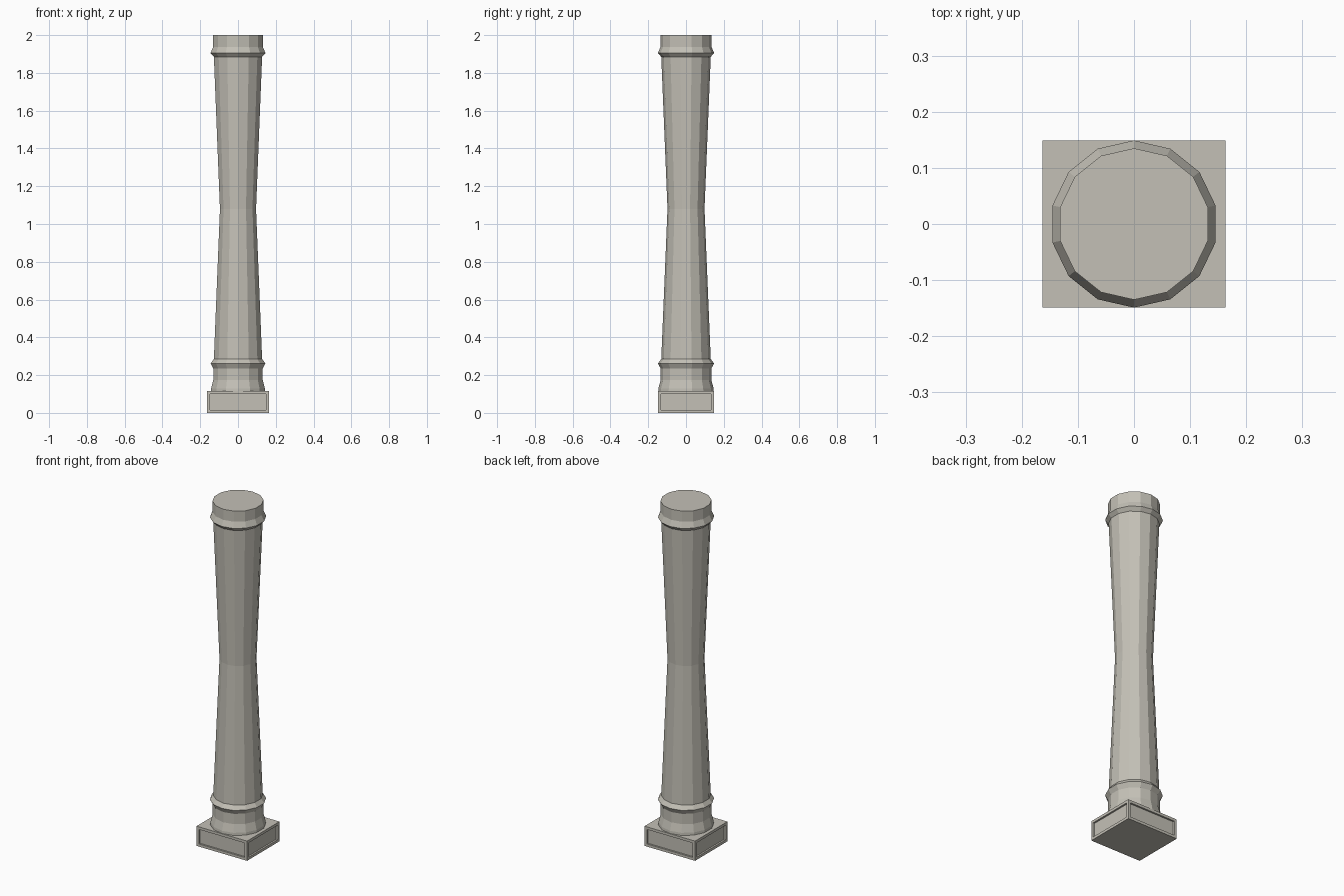
import bpy
import bmesh
import math

cube = bpy.data.objects.get("Cube")
if cube:
    bpy.data.objects.remove(cube, do_unlink=True)

stone = bpy.data.materials.new("warm_grey_stone")
colour = (0.55, 0.53, 0.47, 1)
stone.use_nodes = True
stone.diffuse_color = colour
stone.node_tree.nodes["Principled BSDF"].inputs["Base Color"].default_value = colour


def finish(name, bm):
    bmesh.ops.recalc_face_normals(bm, faces=bm.faces)
    mesh = bpy.data.meshes.new(name)
    bm.to_mesh(mesh)
    bm.free()
    mesh.materials.append(stone)
    obj = bpy.data.objects.new(name, mesh)
    bpy.context.collection.objects.link(obj)
    return obj


def turned(name, profile, sides=14):
    """Stack of faceted rings, (radius, height), capped at both ends."""
    bm = bmesh.new()
    rings = []
    for r, z in profile:
        angles = [math.pi / 2 + math.tau * i / sides for i in range(sides)]
        rings.append([bm.verts.new((r * math.cos(a), r * math.sin(a), z)) for a in angles])
    for low, high in zip(rings, rings[1:]):
        for i in range(sides):
            j = (i + 1) % sides
            bm.faces.new((low[i], low[j], high[j], high[i]))
    bm.faces.new(rings[0])
    bm.faces.new(rings[-1])
    return finish(name, bm)


# Square plinth with a recessed panel on each side
WIDTH, DEPTH, HEIGHT = 0.326, 0.298, 0.115
bm = bmesh.new()
bmesh.ops.create_cube(bm, size=1)
for v in bm.verts:
    v.co.x *= WIDTH
    v.co.y *= DEPTH
    v.co.z = (v.co.z + 0.5) * HEIGHT
bm.normal_update()
sides = [f for f in bm.faces if abs(f.normal.z) < 0.5]
bmesh.ops.inset_individual(bm, faces=sides, thickness=0.022)
# Straight recess walls: zero-width inset, then push the panel inward
for panel in sides:
    inward = -panel.normal.copy()
    new = bmesh.ops.extrude_discrete_faces(bm, faces=[panel])["faces"]
    for f in new:
        bmesh.ops.translate(bm, verts=f.verts, vec=inward * 0.01)
finish("plinth", bm)

# Flared foot, collars, waisted shaft and neck in one turned body
turned("column", [
    (0.147, 0.115), (0.146, 0.13), (0.134, 0.175), (0.134, 0.235),
    (0.149, 0.262), (0.131, 0.285),
    (0.098, 1.08),
    (0.131, 1.885), (0.149, 1.905), (0.135, 1.938), (0.135, 2.0),
])
